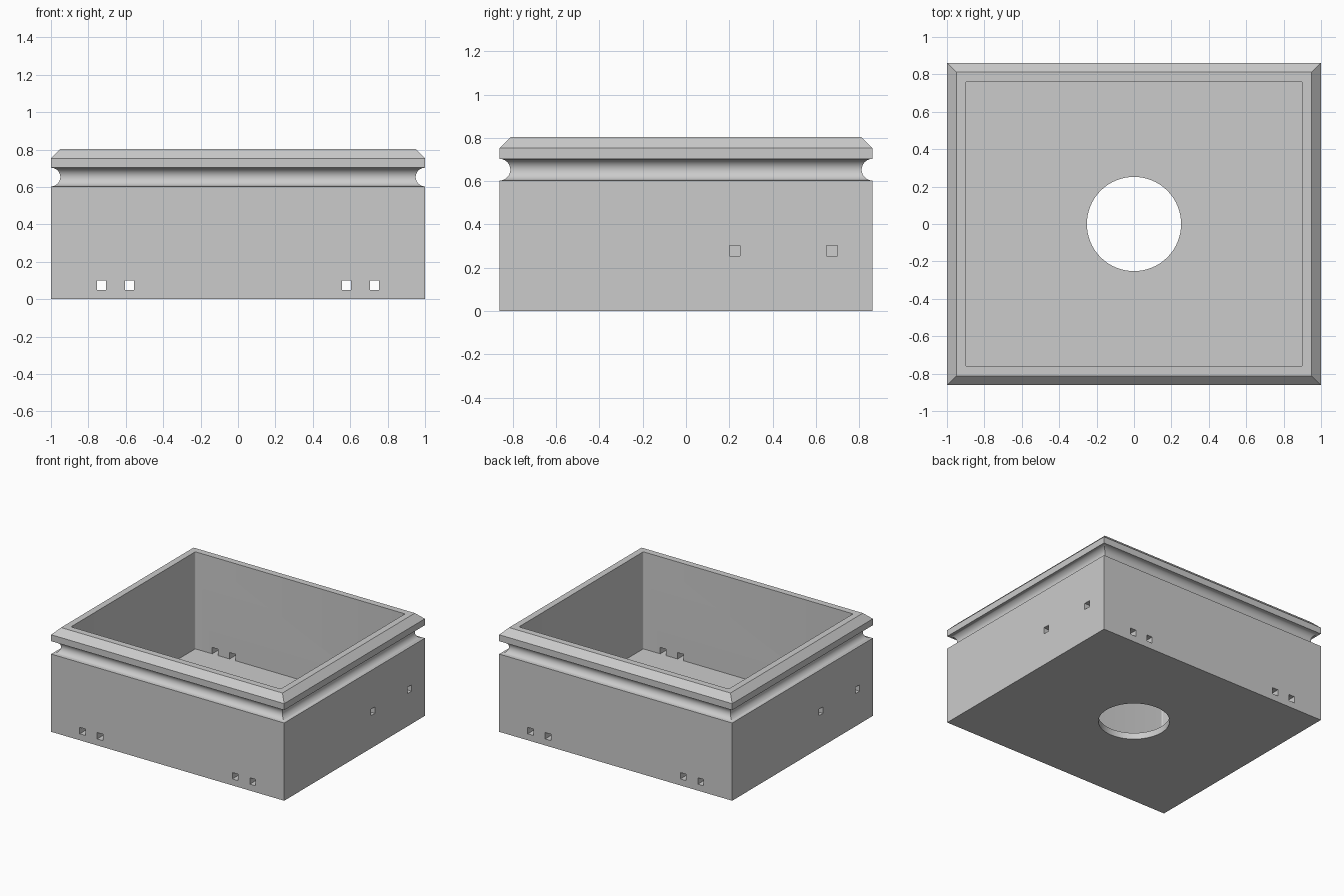
import bpy, bmesh, math

cube = bpy.data.objects.get("Cube")
if cube:
    bpy.data.objects.remove(cube, do_unlink=True)

HX, HY, TOP = 1.0, 0.862, 0.803   # half sizes and height
STEP = 0.05                       # floor, chamfer, groove radius and hole size
WALL = 2 * STEP

grey = bpy.data.materials.new("plain grey")
grey.use_nodes = True
colour = (0.6, 0.6, 0.6, 1)
grey.diffuse_color = colour
grey.node_tree.nodes["Principled BSDF"].inputs["Base Color"].default_value = colour


def make_object(name, bm):
    bmesh.ops.recalc_face_normals(bm, faces=bm.faces)
    mesh = bpy.data.meshes.new(name)
    bm.to_mesh(mesh)
    bm.free()
    mesh.materials.append(grey)
    obj = bpy.data.objects.new(name, mesh)
    bpy.context.collection.objects.link(obj)
    return obj


def box(name, low, high, corner=0):
    """Box between two points, with optional rounded upright edges."""
    bm = bmesh.new()
    bmesh.ops.create_cube(bm, size=1)
    for v in bm.verts:
        v.co = [(a + b) / 2 + c * (b - a) for a, b, c in zip(low, high, v.co)]
    if corner:
        upright = [e for e in bm.edges if abs(e.verts[0].co.z - e.verts[1].co.z) > STEP]
        bmesh.ops.bevel(bm, geom=upright, offset=corner, segments=4, profile=0.5, affect='EDGES')
    return make_object(name, bm)


def cut(target, cutter):
    mod = target.modifiers.new("cut", 'BOOLEAN')
    mod.operation = 'DIFFERENCE'
    mod.solver = 'EXACT'
    mod.object = cutter
    bpy.context.view_layer.objects.active = target
    bpy.ops.object.modifier_apply(modifier=mod.name)
    bpy.data.objects.remove(cutter, do_unlink=True)


# Outer body: rectangular rings following a profile of (inset, height)
groove_z = TOP - 3 * STEP
profile = [(0, 0)]
for i in range(25):
    a = math.pi * i / 24
    profile.append((STEP * math.sin(a), groove_z - STEP * math.cos(a)))
profile += [(0, TOP - STEP), (STEP, TOP)]

bm = bmesh.new()
rings = []
for inset, z in profile:
    x, y = HX - inset, HY - inset
    rings.append([bm.verts.new((sx * x, sy * y, z))
                  for sx, sy in ((-1, -1), (1, -1), (1, 1), (-1, 1))])
for lower, upper in zip(rings, rings[1:]):
    for i in range(4):
        j = (i + 1) % 4
        bm.faces.new((lower[i], lower[j], upper[j], upper[i]))
bm.faces.new(rings[0][::-1])
bm.faces.new(rings[-1])
body = make_object("box_body", bm)

# Open cavity with slightly rounded corners
ix, iy = HX - WALL, HY - WALL
cut(body, box("cavity_cutter", (-ix, -iy, STEP), (ix, iy, 1), 0.01))

# Round hole in the floor
bm = bmesh.new()
bmesh.ops.create_cone(bm, cap_ends=True, segments=64, radius1=0.252, radius2=0.252, depth=0.4)
cut(body, make_object("floor_hole_cutter", bm))

# Pairs of square holes at floor level, through front and back walls
for x in (-0.73, -0.58, 0.58, 0.73):
    for side in (-1, 1):
        ys = sorted((side * (iy - 0.03), side * (HY + 0.1)))
        cut(body, box("slot_cutter", (x - STEP / 2, ys[0], STEP),
                      (x + STEP / 2, ys[1], 2 * STEP)))

# Higher square holes in the side walls, turned half round from each other
for y in (0.225, 0.675):
    for side in (-1, 1):
        xs = sorted((side * (ix - 0.03), side * (HX + 0.1)))
        cut(body, box("side_hole_cutter", (xs[0], side * y - STEP / 2, 0.253),
                      (xs[1], side * y + STEP / 2, 0.303)))

# Smooth the groove and hole, keep the edges crisp
bpy.ops.object.select_all(action='DESELECT')
body.select_set(True)
bpy.context.view_layer.objects.active = body
bpy.ops.object.shade_smooth_by_angle(angle=math.radians(30))
